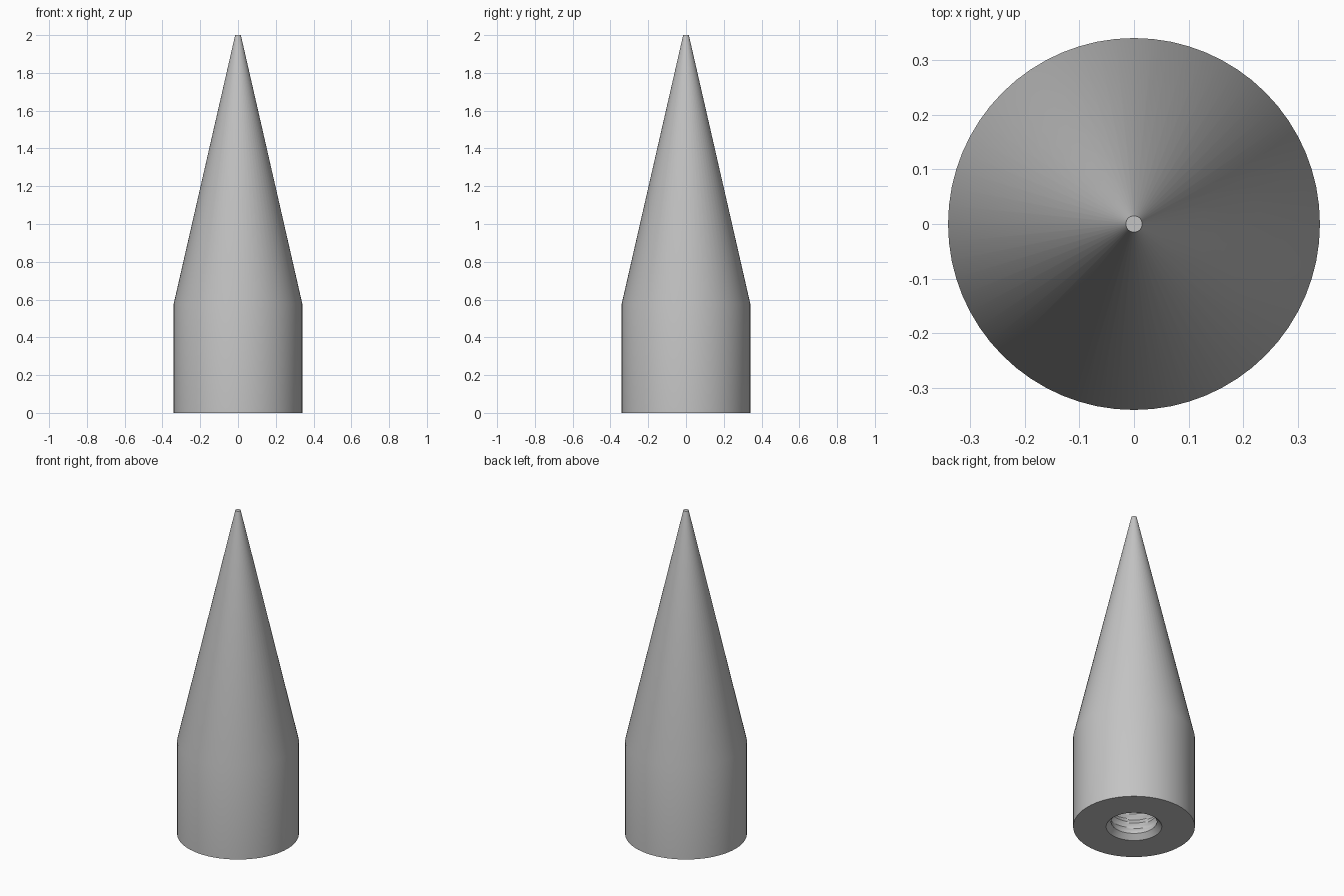
import bpy, bmesh
from math import sin, cos, pi, radians

cube = bpy.data.objects.get("Cube")
if cube:
    bpy.data.objects.remove(cube)

SEGMENTS = 64
RADIUS, SHOULDER, TIP_RADIUS, HEIGHT = 0.341, 0.575, 0.015, 2.0
MOUTH, CREST, CHAMFER, DEPTH = 0.156, 0.128, 0.03, 0.5
PITCH, GROOVE, STEPS = 0.06, 0.02, 8

steel = bpy.data.materials.new("grey_steel")
steel.use_nodes = True
grey = (0.55, 0.55, 0.55, 1)
steel.diffuse_color = grey
steel.node_tree.nodes["Principled BSDF"].inputs["Base Color"].default_value = grey

bm = bmesh.new()


def ring(z, radius):
    """Circle of vertices; radius is a function of the angle."""
    angles = [2 * pi * i / SEGMENTS for i in range(SEGMENTS)]
    return [bm.verts.new((radius(a) * cos(a), radius(a) * sin(a), z)) for a in angles]


def bridge(lower, upper):
    for i in range(SEGMENTS):
        j = (i + 1) % SEGMENTS
        bm.faces.new((lower[i], lower[j], upper[j], upper[i]))


def thread_radius(z):
    """Helical V groove that fades out at both ends of the bore."""
    fade = max(0, min(1, (z - CHAMFER) / PITCH, (DEPTH - z) / PITCH))

    def radius(a):
        phase = (z / PITCH - a / (2 * pi)) % 1
        return CREST + GROOVE * fade * (1 - abs(2 * phase - 1))
    return radius


# Outer body: flat tip, long taper, straight barrel, base ring
profile = [(HEIGHT, TIP_RADIUS), (SHOULDER, RADIUS), (0, RADIUS), (0, MOUTH)]
rings = [ring(z, lambda a, r=r: r) for z, r in profile]
tip = rings[0]

# Chamfered mouth and threaded bore
rows = round((DEPTH - CHAMFER) / PITCH * STEPS)
for k in range(rows + 1):
    z = CHAMFER + (DEPTH - CHAMFER) * k / rows
    rings.append(ring(z, thread_radius(z)))

for a, b in zip(rings, rings[1:]):
    bridge(a, b)
bm.faces.new(tip)

# Drill-point end of the bore
apex = bm.verts.new((0, 0, DEPTH + 0.07))
for i in range(SEGMENTS):
    bm.faces.new((rings[-1][i], rings[-1][(i + 1) % SEGMENTS], apex))

bmesh.ops.recalc_face_normals(bm, faces=bm.faces)
mesh = bpy.data.meshes.new("threaded_spike")
bm.to_mesh(mesh)
bm.free()
mesh.materials.append(steel)

spike = bpy.data.objects.new("threaded_spike", mesh)
bpy.context.collection.objects.link(spike)
bpy.ops.object.select_all(action='DESELECT')
spike.select_set(True)
bpy.context.view_layer.objects.active = spike
bpy.ops.object.shade_smooth_by_angle(angle=radians(30))
